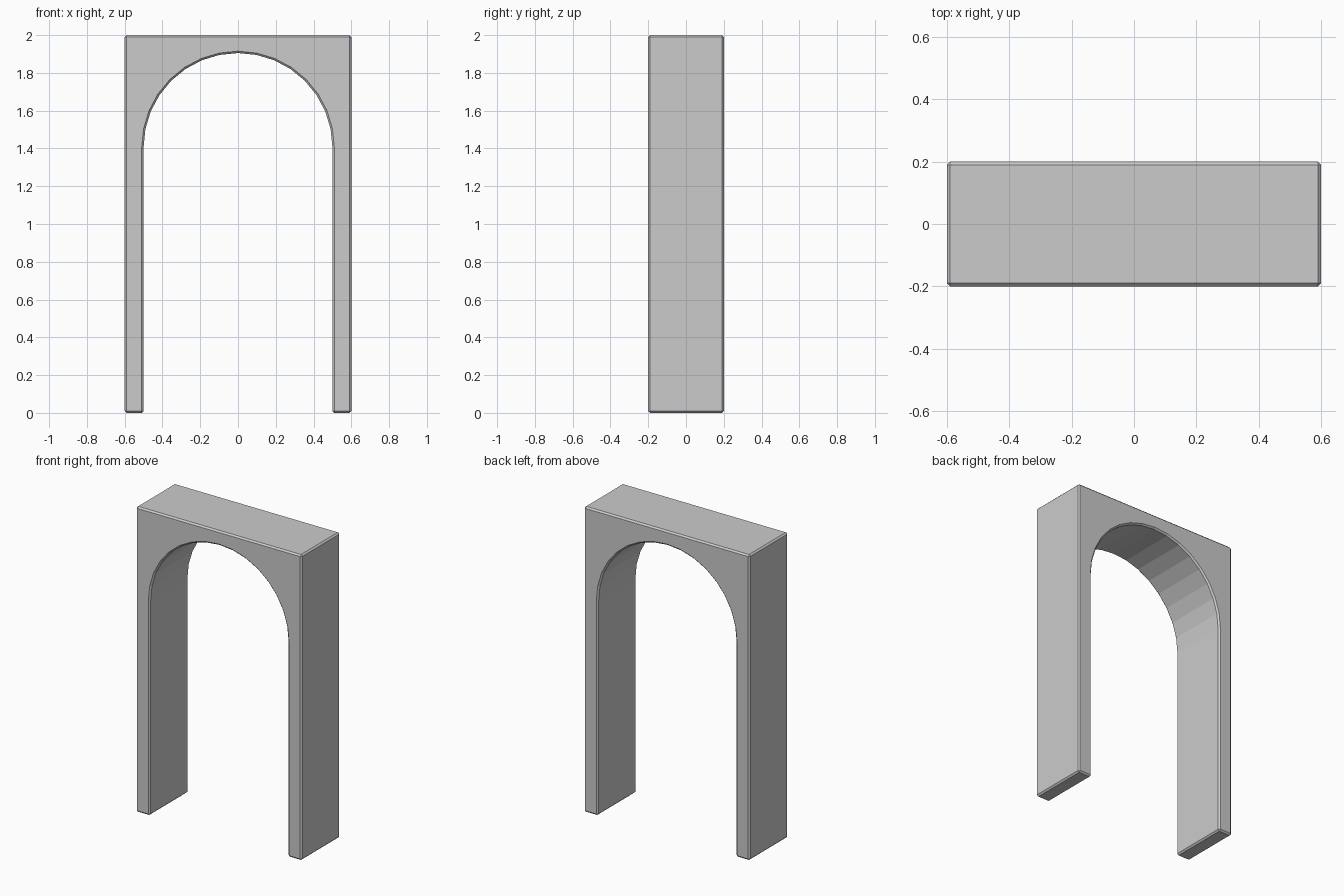
import bpy, bmesh
from math import cos, sin, pi

if "Cube" in bpy.data.objects:
    bpy.data.objects.remove(bpy.data.objects["Cube"])

HALF_W, HALF_D, HEIGHT = 0.6, 0.2, 2.0
RADIUS, SPRING, STEPS = 0.5, 1.405, 16

# Front outline: outer rectangle, then the round-headed opening
profile = [(-RADIUS, 0), (-HALF_W, 0), (-HALF_W, HEIGHT),
           (HALF_W, HEIGHT), (HALF_W, 0), (RADIUS, 0)]
profile += [(RADIUS * cos(pi * i / STEPS), SPRING + RADIUS * sin(pi * i / STEPS))
            for i in range(STEPS + 1)]

# Extrude the outline through the wall thickness
bm = bmesh.new()
face = bm.faces.new([bm.verts.new((x, -HALF_D, z)) for x, z in profile])
result = bmesh.ops.extrude_face_region(bm, geom=[face], use_keep_orig=True)
moved = [v for v in result["geom"] if isinstance(v, bmesh.types.BMVert)]
bmesh.ops.translate(bm, verts=moved, vec=(0, 2 * HALF_D, 0))
bmesh.ops.recalc_face_normals(bm, faces=bm.faces)

mesh = bpy.data.meshes.new("archway")
bm.to_mesh(mesh)
bm.free()
arch = bpy.data.objects.new("archway", mesh)
bpy.context.collection.objects.link(arch)

# Narrow chamfer on the sharp edges only
bevel = arch.modifiers.new("chamfer", "BEVEL")
bevel.width = 0.01
bevel.segments = 1
bevel.limit_method = "ANGLE"
bevel.angle_limit = pi / 6
